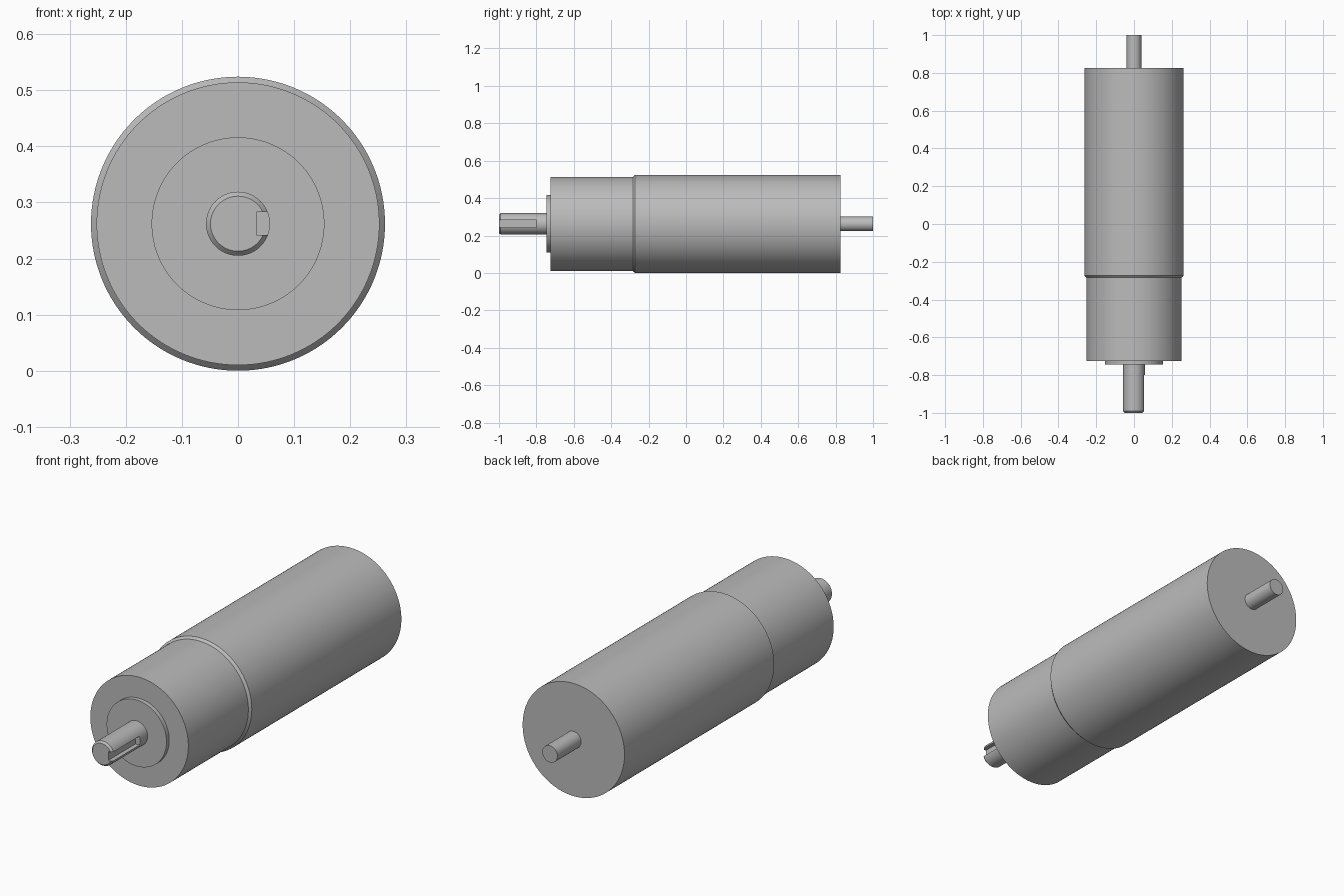
import bpy, bmesh, math
from mathutils import Matrix, Vector

cube = bpy.data.objects.get("Cube")
if cube:
    bpy.data.objects.remove(cube)

AXIS_Z = 0.262

steel = bpy.data.materials.new("grey_steel")
steel.use_nodes = True
GREY = (0.5, 0.5, 0.5, 1.0)
steel.diffuse_color = GREY
steel.node_tree.nodes["Principled BSDF"].inputs["Base Color"].default_value = GREY


def add_object(name, bm):
    mesh = bpy.data.meshes.new(name)
    bmesh.ops.recalc_face_normals(bm, faces=bm.faces)
    bm.to_mesh(mesh)
    bm.free()
    mesh.materials.append(steel)
    obj = bpy.data.objects.new(name, mesh)
    bpy.context.collection.objects.link(obj)
    return obj


def smooth(obj):
    bpy.ops.object.select_all(action="DESELECT")
    obj.select_set(True)
    bpy.context.view_layer.objects.active = obj
    bpy.ops.object.shade_smooth_by_angle(angle=math.radians(30))


def turned_part(name, profile, sides=96):
    """Capped solid turned about the long axis from (radius, y) points."""
    bm = bmesh.new()
    rings = []
    for radius, y in profile:
        angles = [2 * math.pi * i / sides for i in range(sides)]
        rings.append([bm.verts.new((radius * math.cos(a), y, AXIS_Z + radius * math.sin(a)))
                      for a in angles])
    for a, b in zip(rings, rings[1:]):
        for i in range(sides):
            j = (i + 1) % sides
            bm.faces.new((a[i], a[j], b[j], b[i]))
    bm.faces.new(rings[0])
    bm.faces.new(rings[-1])
    return add_object(name, bm)


# Motor housing with its chamfered front rim, then the gearbox in front of it
motor = turned_part("motor_housing", [(0.252, -0.284), (0.262, -0.273), (0.262, 0.826)], 128)
gearbox = turned_part("gearbox_housing", [(0.252, -0.725), (0.252, -0.284)], 128)
boss = turned_part("front_boss", [(0.154, -0.745), (0.154, -0.725)])

# Shafts at both ends
output_shaft = turned_part("output_shaft", [(0.049, -1.0), (0.057, -0.991), (0.057, -0.745)])
rear_shaft = turned_part("rear_shaft", [(0.039, 0.826), (0.039, 1.0)], 64)

# Keyway slot, open at the tip of the output shaft
bm = bmesh.new()
bmesh.ops.create_cube(bm, size=1.0, matrix=Matrix.Translation((0.058, -0.905, AXIS_Z))
                      @ Matrix.Diagonal(Vector((0.05, 0.21, 0.041, 1))))
cutter = add_object("keyway_cutter", bm)
cutter.hide_render = True
cutter.hide_set(True)
cut = output_shaft.modifiers.new("keyway", "BOOLEAN")
cut.operation = "DIFFERENCE"
cut.solver = "EXACT"
cut.object = cutter

# Bake the slot so that its edges are shaded sharp
bpy.context.view_layer.objects.active = output_shaft
output_shaft.select_set(True)
bpy.ops.object.modifier_apply(modifier=cut.name)
bpy.data.objects.remove(cutter)

for part in (motor, gearbox, boss, output_shaft, rear_shaft):
    smooth(part)
